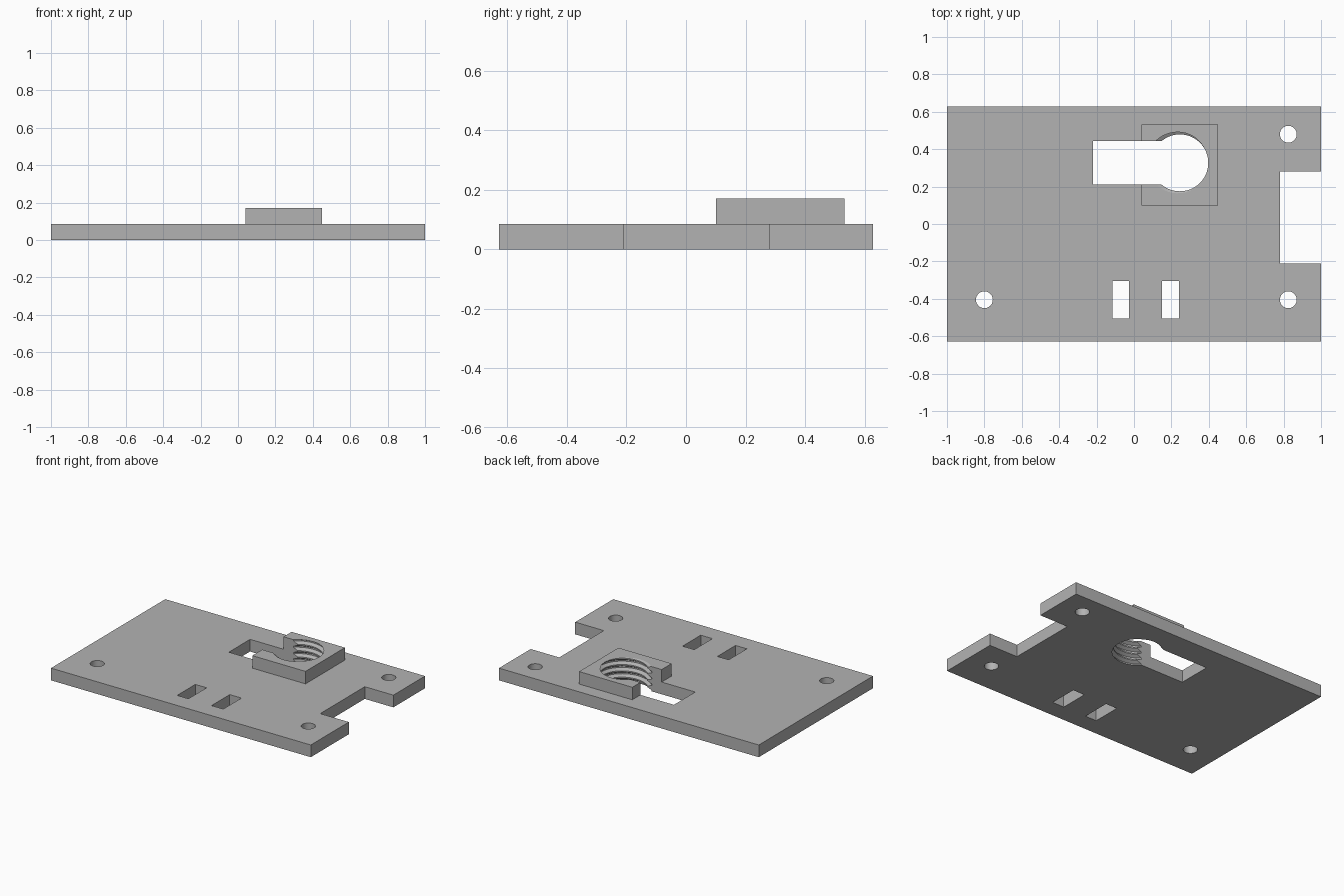
import bpy, bmesh
from math import tau, cos, sin, radians

if "Cube" in bpy.data.objects:
    bpy.data.objects.remove(bpy.data.objects["Cube"])

GREY = (0.45, 0.45, 0.45, 1)
PLATE_TOP, BOSS_TOP = 0.085, 0.172
BORE = (0.245, 0.327)

mat = bpy.data.materials.new("plain grey")
mat.use_nodes = True
mat.diffuse_color = GREY
mat.node_tree.nodes["Principled BSDF"].inputs["Base Color"].default_value = GREY


def box(name, x0, x1, y0, y1, z0=-0.1, z1=0.3):
    bpy.ops.mesh.primitive_cube_add(
        size=1, location=((x0 + x1) / 2, (y0 + y1) / 2, (z0 + z1) / 2))
    ob = bpy.context.object
    ob.name = name
    ob.scale = (x1 - x0, y1 - y0, z1 - z0)
    bpy.ops.object.transform_apply(location=True, rotation=False, scale=True)
    return ob


def drill(name, x, y, radius):
    bpy.ops.mesh.primitive_cylinder_add(
        vertices=40, radius=radius, depth=0.6, location=(x, y, 0.05))
    bpy.context.object.name = name
    return bpy.context.object


def screw_tap(name, x, y, profile, pitch, z_start, turns, segs=64):
    """Closed helical screw: each profile step is (radius, fraction of pitch)."""
    bm = bmesh.new()
    n = len(profile)
    rows = []
    for k in range(n * turns + n + 1):
        radius, frac = profile[k % n]
        rows.append([bm.verts.new((x + radius * cos(tau * j / segs),
                                   y + radius * sin(tau * j / segs),
                                   z_start + pitch * (k // n + frac + j / segs)))
                     for j in range(segs)])
    # one turn onwards, the last column joins the first column a pitch higher
    for k in range(n * turns):
        for j in range(segs):
            if j < segs - 1:
                a, b = rows[k][j + 1], rows[k + 1][j + 1]
            else:
                a, b = rows[k + n][0], rows[k + n + 1][0]
            bm.faces.new((rows[k][j], a, b, rows[k + 1][j]))
    bmesh.ops.delete(bm, geom=[v for v in bm.verts if not v.link_faces], context='VERTS')
    # close both ends with fans to a point on the axis
    z_end = z_start + pitch * (turns + 1)
    low = bm.verts.new((x, y, z_start - pitch))
    high = bm.verts.new((x, y, z_end + pitch))
    middle = (z_start + z_end) / 2
    for e in [e for e in bm.edges if e.is_boundary]:
        tip = low if e.verts[0].co.z < middle else high
        bm.faces.new((e.verts[0], e.verts[1], tip))
    bmesh.ops.recalc_face_normals(bm, faces=bm.faces[:])
    mesh = bpy.data.meshes.new(name)
    bm.to_mesh(mesh)
    bm.free()
    ob = bpy.data.objects.new(name, mesh)
    bpy.context.collection.objects.link(ob)
    return ob


def combine(target, tool, operation):
    mod = target.modifiers.new(tool.name, 'BOOLEAN')
    mod.operation, mod.object, mod.solver = operation, tool, 'EXACT'
    bpy.ops.object.select_all(action='DESELECT')
    bpy.context.view_layer.objects.active = target
    target.select_set(True)
    bpy.ops.object.modifier_apply(modifier=mod.name)
    bpy.data.objects.remove(tool)


# Base plate with raised block
plate = box("mounting_plate", -1, 1, -0.628, 0.628, 0, PLATE_TOP)
combine(plate, box("raised_block", 0.04, 0.45, 0.10, 0.533, 0.03, BOSS_TOP), 'UNION')

# Edge notch and the two rectangular slots
combine(plate, box("edge_notch", 0.78, 1.2, -0.21, 0.28), 'DIFFERENCE')
for x0, x1 in ((-0.115, -0.028), (0.15, 0.24)):
    combine(plate, box("strap_slot", x0, x1, -0.505, -0.305), 'DIFFERENCE')

# Screw holes
for x, y in ((-0.8, -0.405), (0.825, -0.405), (0.825, 0.48)):
    combine(plate, drill("screw_hole", x, y, 0.045), 'DIFFERENCE')

# Threaded bore, then the channel opening into it
thread = [(0.152, 0), (0.152, 0.2), (0.174, 0.5), (0.174, 0.7)]
combine(plate, screw_tap("thread_tap", *BORE, thread, 0.044, -0.14, 9), 'DIFFERENCE')
combine(plate, box("channel", -0.218, BORE[0], 0.21, 0.444), 'DIFFERENCE')

plate.data.materials.clear()
plate.data.materials.append(mat)
for poly in plate.data.polygons:
    poly.material_index = 0
bpy.ops.object.select_all(action='DESELECT')
plate.select_set(True)
bpy.context.view_layer.objects.active = plate
bpy.ops.object.shade_smooth_by_angle(angle=radians(25))
